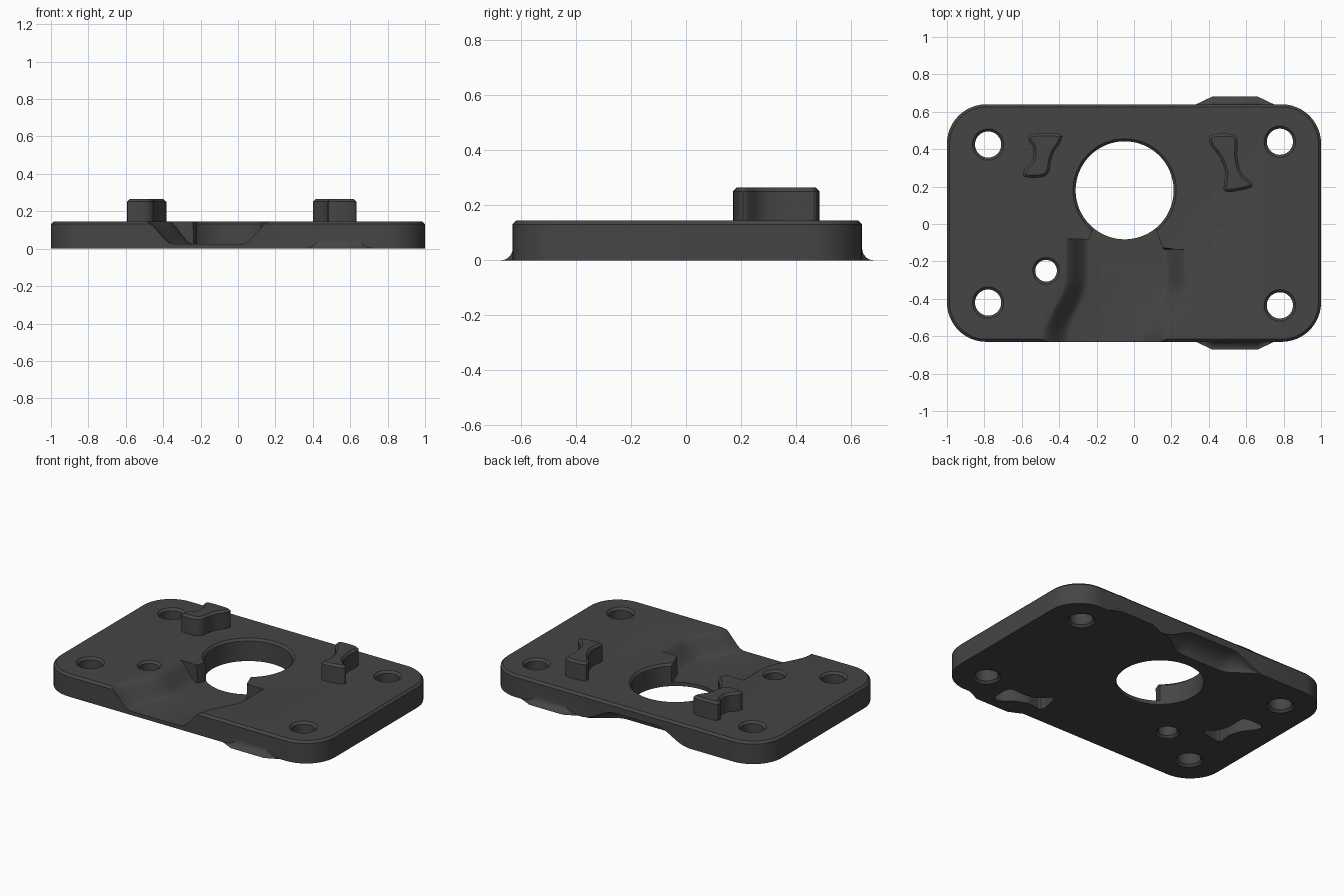
import bpy, bmesh, math

if "Cube" in bpy.data.objects:
    bpy.data.objects.remove(bpy.data.objects["Cube"])

T = 0.145          # plate thickness
FLOOR = 0.025      # height of the channel floor

mat = bpy.data.materials.new("dark_grey")
mat.diffuse_color = (0.06, 0.06, 0.06, 1)
mat.use_nodes = True
mat.node_tree.nodes["Principled BSDF"].inputs["Base Color"].default_value = mat.diffuse_color


def make(name, rings, chamfer=0.0):
    """Solid lofted through rings of matching points, capped at both ends."""
    bm = bmesh.new()
    loops = [[bm.verts.new(p) for p in ring] for ring in rings]
    n = len(loops[0])
    for a, b in zip(loops, loops[1:]):
        for i in range(n):
            j = (i + 1) % n
            bm.faces.new((a[i], a[j], b[j], b[i]))
    bm.faces.new(loops[0][::-1])
    bm.faces.new(loops[-1])
    bmesh.ops.recalc_face_normals(bm, faces=bm.faces[:])
    if chamfer:
        top = set(loops[-1])
        edges = [e for e in bm.edges if all(v in top for v in e.verts)]
        bmesh.ops.bevel(bm, geom=edges, offset=chamfer, segments=1, affect='EDGES')
    me = bpy.data.meshes.new(name)
    bm.to_mesh(me)
    bm.free()
    ob = bpy.data.objects.new(name, me)
    bpy.context.collection.objects.link(ob)
    me.materials.append(mat)
    return ob


def prism(name, pts, z0, z1, chamfer=0.0):
    return make(name, [[(x, y, z) for x, y in pts] for z in (z0, z1)], chamfer)


def lathe(name, x, y, profile, n=48):
    return make(name, [[(x + r * math.cos(math.tau * i / n), y + r * math.sin(math.tau * i / n), z)
                        for i in range(n)] for r, z in profile])


def rounded(pts, times=2):
    """Round a closed outline by cutting its corners."""
    for _ in range(times):
        out = []
        for a, b in zip(pts, pts[1:] + pts[:1]):
            for t in (0.22, 0.78):
                out.append((a[0] + (b[0] - a[0]) * t, a[1] + (b[1] - a[1]) * t))
        pts = out
    return pts


def smooth(t):
    t = min(1, max(0, t))
    return t * t * (3 - 2 * t)


def boolean(target, tool, op='DIFFERENCE'):
    mod = target.modifiers.new(tool.name, 'BOOLEAN')
    mod.operation = op
    mod.solver = 'EXACT'
    mod.object = tool
    bpy.context.view_layer.objects.active = target
    bpy.ops.object.modifier_apply(modifier=mod.name)
    bpy.data.objects.remove(tool, do_unlink=True)


# Plate with rounded corners and a chamfered top rim
outline = []
for cx, cy, start in ((0.79, 0.43, 0), (-0.79, 0.43, 90), (-0.79, -0.42, 180), (0.79, -0.42, 270)):
    for k in range(13):
        a = math.radians(start + 90 * k / 12)
        outline.append((cx + 0.21 * math.cos(a), cy + 0.21 * math.sin(a)))
plate = prism("plate", outline, 0, T, 0.014)

# Flared side tabs at the foot of the front and back edges
for side, edge in ((1, 0.64), (-1, -0.63)):
    rings = []
    for k in range(7):
        a = math.pi / 2 * k / 6
        out = 0.042 * (1 - math.sin(a))
        z = 0.045 * (1 - math.cos(a))
        w = 0.12 + 2.2 * out
        rings.append([(0.54 - w, edge - side * 0.03, z), (0.54 + w, edge - side * 0.03, z),
                      (0.54 + w, edge - side * 0.002, z), (0.66, edge + side * out, z),
                      (0.42, edge + side * out, z), (0.54 - w, edge - side * 0.002, z)])
    boolean(plate, make("side_tab", rings), 'UNION')

# Hollow under the back edge
rings = []
for k in range(25):
    u = k / 24
    x = -0.46 + 0.76 * u
    s = smooth(u / 0.3) * smooth((1 - u) / 0.3)
    d, h = 0.003 + 0.12 * s, 0.002 + 0.085 * s
    ring = [(x, 0.70, -0.05), (x, 0.64 - d, -0.05)]
    for q in range(7):
        a = math.pi / 2 * q / 6
        ring.append((x, 0.64 - d * math.cos(a), h * math.sin(a)))
    ring.append((x, 0.70, h))
    rings.append(ring)
boolean(plate, make("back_hollow", rings))

# Curved channel from the front edge towards the large hole
rings = []
for k in range(29):
    u = k / 28
    s = smooth((u - 0.2) / 0.5)
    left, right = -0.50 + 0.125 * s, 0.02 + 0.14 * s
    width_l, width_r = 0.155 - 0.02 * s, 0.16 - 0.03 * s
    section = [(left + width_l * i / 10, FLOOR + 0.122 * smooth(1 - i / 10)) for i in range(11)]
    section += [(right + width_r * i / 10, FLOOR + 0.122 * smooth(i / 10)) for i in range(11)]
    section += [(right + width_r, 0.3), (left, 0.3)]
    ring = []
    for x, z in section:
        end = -0.08 - 0.055 * smooth((x + 0.2) / 0.35)
        ring.append((x, -0.75 + (end + 0.75) * u, z))
    rings.append(ring)
boolean(plate, make("channel", rings))

# Opening between the channel and the large hole
boolean(plate, prism("channel_mouth", [
    (-0.24, -0.085), (-0.24, -0.2), (0.155, -0.2), (0.155, -0.13), (0.12, -0.04),
    (0.12, 0.05), (-0.22, 0.05), (-0.22, -0.03)], FLOOR, 0.3))

# Large hole and bolt holes, each with a chamfered mouth
boolean(plate, lathe("large_hole", -0.05, 0.18, [
    (0.262, -0.1), (0.262, T - 0.014), (0.276, T), (0.276, T + 0.2)], 96))
for x, y, r in ((-0.78, 0.425, 0.07), (0.78, 0.44, 0.07), (-0.78, -0.42, 0.07),
                (0.78, -0.435, 0.07), (-0.47, -0.25, 0.058)):
    boolean(plate, lathe("bolt_hole", x, y, [
        (r + 0.014, -0.1), (r + 0.014, 0), (r, 0.014), (r, T - 0.014), (r + 0.014, T), (r + 0.014, T + 0.2)]))

# Waisted locating lugs on top
left_lug = [(-0.56, 0.485), (-0.38, 0.485), (-0.39, 0.44), (-0.44, 0.37), (-0.455, 0.25),
            (-0.59, 0.245), (-0.595, 0.285), (-0.54, 0.34), (-0.535, 0.41), (-0.57, 0.45)]
right_lug = [(0.40, 0.482), (0.55, 0.484), (0.555, 0.42), (0.55, 0.36), (0.57, 0.27),
             (0.64, 0.215), (0.625, 0.19), (0.475, 0.163), (0.485, 0.24), (0.49, 0.28),
             (0.46, 0.36), (0.40, 0.43)]
lugs = [prism("left_lug", rounded(left_lug), T - 0.01, 0.265, 0.014),
        prism("right_lug", rounded(right_lug), T - 0.01, 0.265, 0.014)]

# Matching pockets in the underside
for pts in ([(y + 0.11, x - 1.005) for x, y in right_lug], [(x - 1.26, y - 0.306) for x, y in right_lug]):
    boolean(plate, prism("pocket", rounded(pts), -0.1, 0.11))

# Smooth curved walls, keep edges sharp
bpy.ops.object.select_all(action='DESELECT')
for ob in [plate] + lugs:
    ob.select_set(True)
bpy.context.view_layer.objects.active = plate
bpy.ops.object.shade_smooth_by_angle(angle=math.radians(30))
